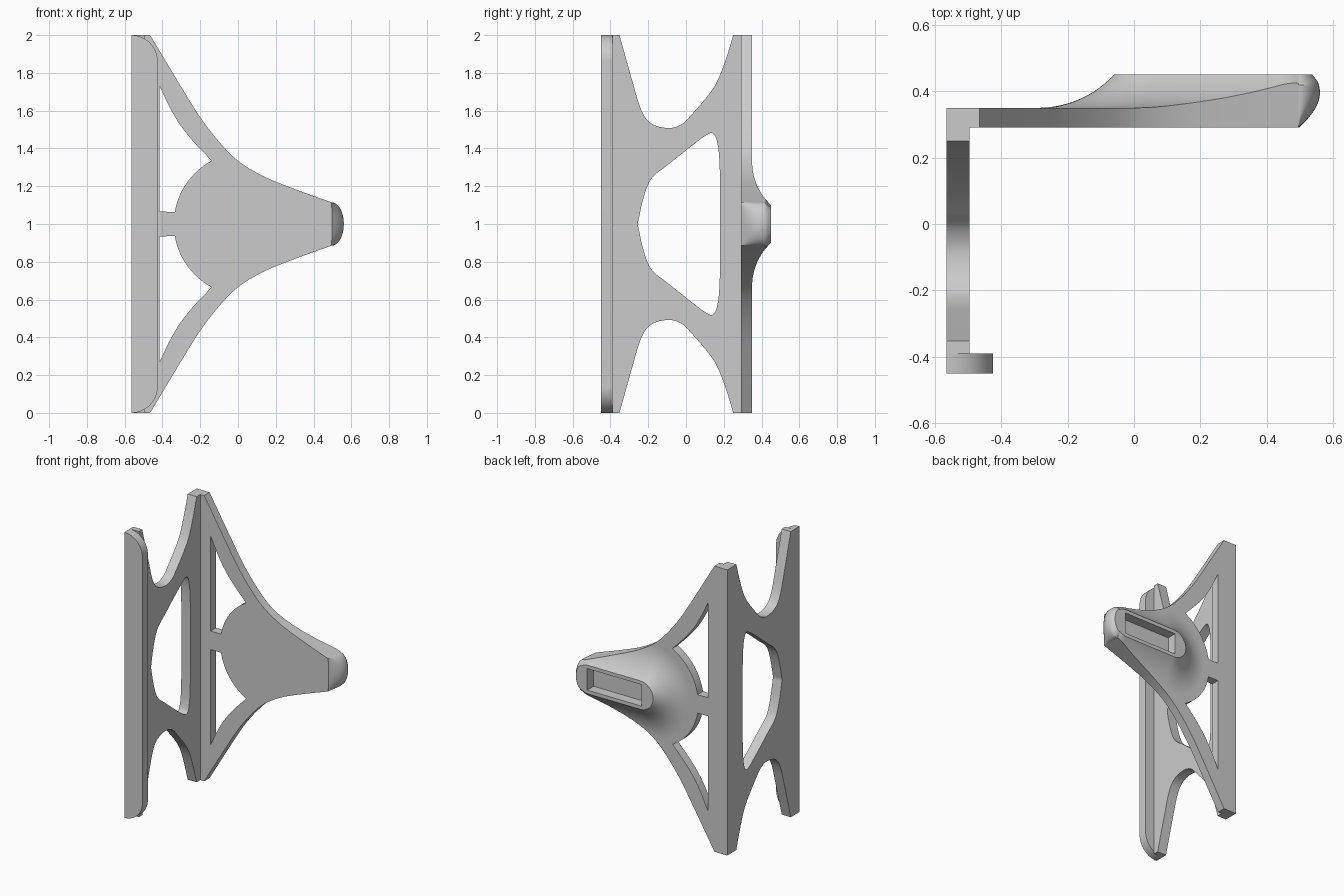
import bpy, bmesh, math
from mathutils import Matrix, Vector

cube = bpy.data.objects.get("Cube")
if cube:
    bpy.data.objects.remove(cube, do_unlink=True)

grey = bpy.data.materials.new("plain grey")
grey.use_nodes = True
grey.diffuse_color = (0.6, 0.6, 0.6, 1)
grey.node_tree.nodes["Principled BSDF"].inputs["Base Color"].default_value = (0.6, 0.6, 0.6, 1)

# Axes of a flat drawing placed facing the front or facing the side
FRONT = Matrix(((1, 0, 0, 0), (0, 0, -1, 0), (0, 1, 0, 0), (0, 0, 0, 1)))
SIDE = Matrix(((0, 0, 1, 0), (1, 0, 0, 0), (0, 1, 0, 0), (0, 0, 0, 1)))


def smooth(points, steps=8):
    """Smooth curve through the points."""
    p = [Vector(q) for q in points]
    p = [2 * p[0] - p[1]] + p + [2 * p[-1] - p[-2]]
    out = []
    for a, b, c, d in zip(p, p[1:], p[2:], p[3:]):
        for i in range(steps):
            t = i / steps
            out.append(0.5 * (2 * b + (c - a) * t + (2 * a - 5 * b + 4 * c - d) * t ** 2
                              + (3 * b - a - 3 * c + d) * t ** 3))
    return [tuple(q) for q in out] + [tuple(points[-1])]


def flip(points):
    return [(u, 2 - z) for u, z in reversed(points)]


def symmetric(upper):
    """Close an upper half outline with its mirror image."""
    return upper + [q for q in flip(upper) if abs(q[1] - 1) > 1e-4]


def add_object(name, bm):
    bmesh.ops.remove_doubles(bm, verts=bm.verts, dist=1e-5)
    bmesh.ops.recalc_face_normals(bm, faces=bm.faces)
    mesh = bpy.data.meshes.new(name)
    bm.to_mesh(mesh)
    bm.free()
    mesh.materials.append(grey)
    obj = bpy.data.objects.new(name, mesh)
    bpy.context.collection.objects.link(obj)
    return obj


def plate(name, loops, axes, low, high):
    """Flat plate between two depths; loops after the first are openings."""
    curve = bpy.data.curves.new(name + "_outline", "CURVE")
    curve.dimensions = "2D"
    curve.fill_mode = "BOTH"
    curve.extrude = (high - low) / 2
    for loop in loops:
        spline = curve.splines.new("POLY")
        spline.points.add(len(loop) - 1)
        for point, (u, v) in zip(spline.points, loop):
            point.co = (u, v, 0, 1)
        spline.use_cyclic_u = True
    temp = bpy.data.objects.new(name + "_outline", curve)
    bpy.context.collection.objects.link(temp)
    bpy.context.view_layer.update()
    mesh = bpy.data.meshes.new_from_object(temp.evaluated_get(bpy.context.evaluated_depsgraph_get()))
    bm = bmesh.new()
    bm.from_mesh(mesh)
    bpy.data.objects.remove(temp)
    bpy.data.meshes.remove(mesh)
    normal = axes.to_3x3() @ Vector((0, 0, 1))
    axis = Vector([abs(c) for c in normal])
    bm.transform(Matrix.Translation(axis * (low + high) / 2) @ axes)
    return add_object(name, bm)


def loft(name, rings):
    """Solid through a stack of closed rings, capped at both ends."""
    bm = bmesh.new()
    rows = [[bm.verts.new(c) for c in ring] for ring in rings]
    for a, b in zip(rows, rows[1:]):
        for i in range(len(a)):
            j = (i + 1) % len(a)
            bm.faces.new((a[i], a[j], b[j], b[i]))
    bm.faces.new(rows[0])
    bm.faces.new(rows[-1])
    return add_object(name, bm)


def boolean(obj, cutter, operation):
    mod = obj.modifiers.new("cut", "BOOLEAN")
    mod.operation, mod.object, mod.solver = operation, cutter, "EXACT"
    bpy.context.view_layer.objects.active = obj
    bpy.ops.object.modifier_apply(modifier=mod.name)
    bpy.data.objects.remove(cutter, do_unlink=True)


# Back plate: tapering outline with two curved triangular openings around a disc
back_outline = symmetric(
    smooth([(0.495, 1.115), (0.3, 1.185), (0.13, 1.255), (0, 1.335), (-0.1, 1.435),
            (-0.2, 1.565), (-0.3, 1.725), (-0.465, 2)]) + [(-0.565, 2)])
disc = [(0.04 + 0.38 * math.cos(a), 1 + 0.38 * math.sin(a))
        for a in [math.radians(118 + i * 52.2 / 20) for i in range(21)]]
opening = smooth([(-0.415, 1.73), (-0.365, 1.625), (-0.31, 1.53), (-0.235, 1.435),
                  (-0.14, 1.335)]) + disc[1:] + [(-0.415, 1.065)]
back_plate = plate("back_plate", [back_outline, opening, flip(opening)], FRONT, 0.29, 0.35)

# Side plate: scooped top and bottom, one rounded window
side_outline = symmetric(
    [(0.29, 2)] + smooth([(0.25, 2), (0.21, 1.87), (0.16, 1.745), (0.1, 1.66), (0.03, 1.58),
                          (-0.02, 1.53), (-0.09, 1.508), (-0.18, 1.53), (-0.235, 1.6),
                          (-0.285, 1.76), (-0.352, 2)]) + [(-0.39, 2)])
window = symmetric(smooth([(0.18, 1), (0.18, 1.2), (0.177, 1.33), (0.168, 1.42), (0.148, 1.474),
                           (0.11, 1.472), (0, 1.39), (-0.1, 1.31), (-0.165, 1.26),
                           (-0.2, 1.21), (-0.23, 1.12), (-0.256, 1)]))
side_plate = plate("side_plate", [side_outline, window], SIDE, -0.565, -0.495)

# Front flange with rounded outer corners
corner = [(-0.565 + 0.14 * math.cos(a), 1.86 + 0.14 * math.sin(a))
          for a in [i * math.pi / 32 for i in range(17)]]
front_flange = plate("front_flange", [symmetric(corner)], FRONT, -0.45, -0.39)


# Raised mount: oblong pad flaring down into the back plate
def oblong(radius, y):
    ring = []
    for centre, start in ((0.44, -90), (0.04, 90)):
        for i in range(33):
            a = math.radians(start + i * 180 / 32)
            ring.append((centre + radius * math.cos(a), y, 1 + radius * math.sin(a)))
    return ring


FLARE, BEND = 0.23, 0.3145
rings = [oblong(0.1 + FLARE, 0.335)]
for i in range(17):
    d = FLARE * (1 - i / 16)
    rings.append(oblong(0.1 + d, 0.35 + BEND - math.sqrt(BEND ** 2 - (FLARE - d) ** 2)))
mount = loft("slotted_mount", rings)
boolean(mount, plate("outline_cutter", [back_outline], FRONT, 0.2, 0.6), "INTERSECT")
slot = [(0.03, 0.925), (0.45, 0.925), (0.45, 1.075), (0.03, 1.075)]
boolean(mount, plate("slot_cutter", [slot], FRONT, 0.38, 0.6), "DIFFERENCE")

# Rounded nose closing the narrow end
nose_profile = smooth([(0.29, 0.002), (0.32, 0.031), (0.355, 0.055), (0.39, 0.065),
                       (0.425, 0.06), (0.45, 0.042)], 5)
nose_rings = []
for y, reach in nose_profile:
    half = 0.115 - 0.032 * max(0, (y - 0.42) / 0.03)
    nose_rings.append([(0.495 + reach * math.cos(a), y, 1 + half * math.sin(a))
                       for a in [math.radians(-90 + i * 7.5) for i in range(25)]])
nose = loft("rounded_nose", nose_rings)

# Smooth shading with crisp edges
for obj in (back_plate, side_plate, front_flange, mount, nose):
    bpy.ops.object.select_all(action="DESELECT")
    obj.select_set(True)
    bpy.context.view_layer.objects.active = obj
    bpy.ops.object.shade_smooth_by_angle(angle=math.radians(30))
